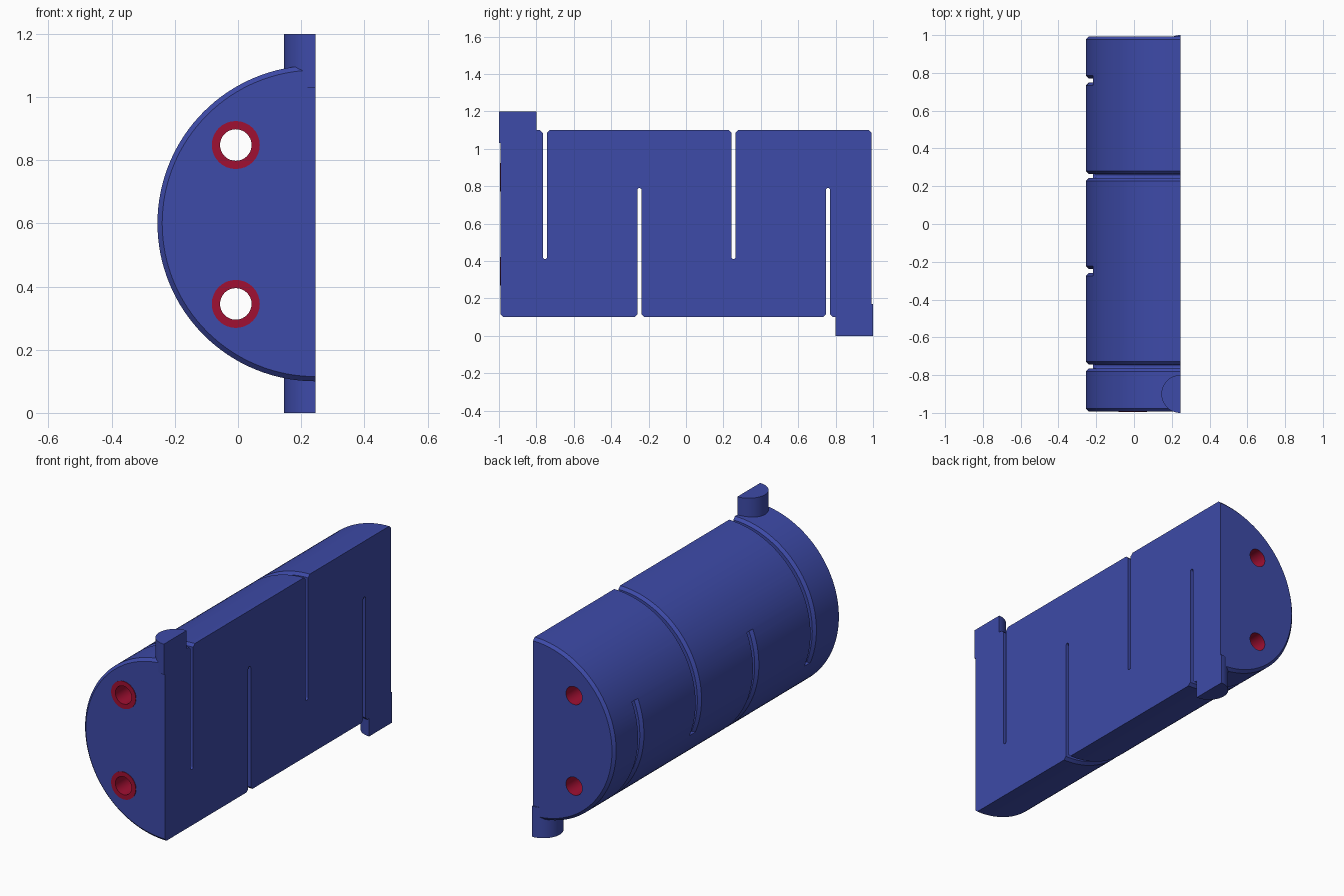
import bpy, bmesh
from math import sin, cos, pi, acos

if "Cube" in bpy.data.objects:
    bpy.data.objects.remove(bpy.data.objects["Cube"])

FLAT_X, MID_Z, RADIUS, END_Y = 0.245, 0.6, 0.5, 0.992
CHAMFER, SLOT_HALF, SLOT_END = 0.015, 0.011, 0.41


def make_material(name, colour):
    mat = bpy.data.materials.new(name)
    mat.use_nodes = True
    mat.diffuse_color = (*colour, 1)
    mat.node_tree.nodes["Principled BSDF"].inputs["Base Color"].default_value = (*colour, 1)
    return mat


blue = make_material("body blue", (0.047, 0.069, 0.392))
red = make_material("channel red", (0.352, 0.005, 0.032))


def loft(name, rings, slot=0, cyclic=False):
    """Skin a row of equal point rings; cap the ends unless cyclic."""
    bm = bmesh.new()
    rows = [[bm.verts.new(p) for p in ring] for ring in rings]
    pairs = list(zip(rows, rows[1:])) + ([(rows[-1], rows[0])] if cyclic else [])
    for a, b in pairs:
        for i in range(len(a)):
            j = (i + 1) % len(a)
            bm.faces.new((a[i], a[j], b[j], b[i]))
    if not cyclic:
        bm.faces.new(rows[0])
        bm.faces.new(rows[-1])
    bmesh.ops.recalc_face_normals(bm, faces=bm.faces)
    for face in bm.faces:
        face.material_index = slot
    mesh = bpy.data.meshes.new(name)
    bm.to_mesh(mesh)
    bm.free()
    mesh.materials.append(blue)
    mesh.materials.append(red)
    obj = bpy.data.objects.new(name, mesh)
    bpy.context.collection.objects.link(obj)
    return obj


def activate(obj):
    bpy.ops.object.select_all(action='DESELECT')
    obj.select_set(True)
    bpy.context.view_layer.objects.active = obj


def cut(target, cutter):
    mod = target.modifiers.new("cut", 'BOOLEAN')
    mod.operation, mod.solver, mod.object = 'DIFFERENCE', 'EXACT', cutter
    activate(target)
    bpy.ops.object.modifier_apply(modifier=mod.name)
    bpy.data.objects.remove(cutter)


def half_disc(r, y):
    return [(FLAT_X - r * sin(pi * i / 64), y, MID_Z + r * cos(pi * i / 64)) for i in range(65)]


def circle(x, z, r, y, n=32):
    return [(x + r * cos(2 * pi * i / n), y, z + r * sin(2 * pi * i / n)) for i in range(n)]


# Half-cylinder body with chamfered ends
body = loft("body", [half_disc(RADIUS - CHAMFER, -END_Y), half_disc(RADIUS, CHAMFER - END_Y),
                     half_disc(RADIUS, END_Y - CHAMFER), half_disc(RADIUS - CHAMFER, END_Y)])

# Red channels running the full length, with a painted collar at the front
for label, z in (("upper", 0.848), ("lower", 0.345)):
    x = -0.007
    cut(body, loft("channel_cutter", [circle(x, z, 0.05, -1.1), circle(x, z, 0.05, 1.1)], slot=1))
    y0, y1 = -END_Y, -END_Y - 0.003
    loft(label + "_channel_collar",
         [circle(x, z, 0.05, y0), circle(x, z, 0.076, y0),
          circle(x, z, 0.076, y1), circle(x, z, 0.05, y1)], slot=1, cyclic=True)

# Alternating slots from top and bottom, with chamfered rims on the curved side
for y, flip in ((-0.754, 1), (-0.249, -1), (0.254, 1), (0.759, -1)):
    def height(z):
        return MID_Z + flip * (z - MID_Z)

    outline = [(y - SLOT_HALF, 1.3)]
    outline += [(y - SLOT_HALF * cos(pi * i / 8), SLOT_END + SLOT_HALF * (1 - sin(pi * i / 8)))
                for i in range(9)]
    outline.append((y + SLOT_HALF, 1.3))
    cut(body, loft("slot_cutter", [[(x, a, height(z)) for a, z in outline] for x in (-0.4, 0.4)]))

    sweep = acos((SLOT_END - MID_Z) / RADIUS)
    wedge = ((0.474, 0), (0.52, 0.046), (0.52, -0.046))
    arcs = [-0.1 + (sweep + 0.1) * i / 44 for i in range(45)]
    cut(body, loft("rim_cutter", [[(FLAT_X - r * sin(a), y + d, height(MID_Z + r * cos(a)))
                                   for r, d in wedge] for a in arcs]))

# Half-round ports: one above the front end, one below the back end
ports = []
for label, side in (("top_port", 1), ("bottom_port", -1)):
    ports.append(loft(label, [[(FLAT_X - 0.1 * sin(pi * i / 24), -0.9 * side + 0.1 * cos(pi * i / 24),
                                MID_Z + side * h) for i in range(25)] for h in (0.43, 0.6)]))

for obj in [body] + ports:
    activate(obj)
    bpy.ops.object.shade_smooth_by_angle(angle=pi / 7)
